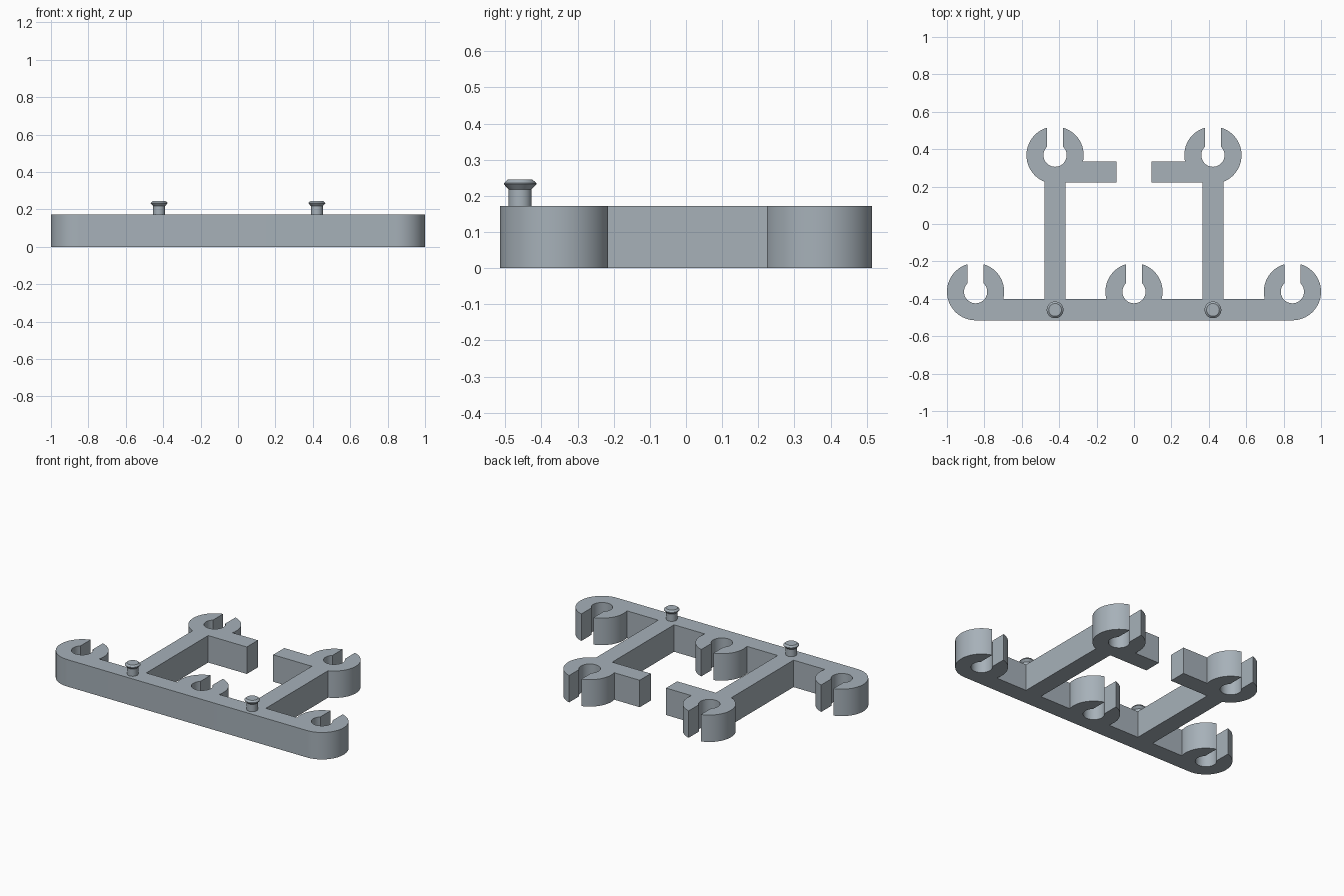
import bpy, bmesh
from math import asin, acos, cos, sin, pi, radians

if "Cube" in bpy.data.objects:
    bpy.data.objects.remove(bpy.data.objects["Cube"])

HEIGHT = 0.172               # plate thickness
R, HOLE, SLOT = 0.153, 0.062, 0.043   # clip outer radius, hole radius, slot half width
LOW_Y, HIGH_Y = -0.362, 0.368         # clip centre rows
OUT_X, MID_X = 0.847, 0.422           # end clips, uprights
HALF = 0.056                          # half width of the uprights
BAR_TOP, BAR_BOTTOM = -0.402, LOW_Y - R
ARM_X, ARM_LOW, ARM_HIGH = 0.093, 0.222, 0.334

grey = bpy.data.materials.new("blue_grey")
grey.diffuse_color = (0.385, 0.440, 0.485, 1)
grey.use_nodes = True
grey.node_tree.nodes["Principled BSDF"].inputs["Base Color"].default_value = grey.diffuse_color


def arc(cx, cy, r, a0, a1):
    n = max(3, int(abs(a1 - a0) / radians(5)))
    return [(cx + r * cos(a0 + (a1 - a0) * i / n),
             cy + r * sin(a0 + (a1 - a0) * i / n)) for i in range(n + 1)]


def clip(cx, cy, start, end):
    """Open ring outline, counter-clockwise, with its slot facing +y."""
    outer, inner = acos(SLOT / R), acos(SLOT / HOLE)
    return (arc(cx, cy, R, start, outer)
            + arc(cx, cy, HOLE, inner, -pi - inner)
            + arc(cx, cy, R, pi - outer, end))


def finish(bm, name):
    bmesh.ops.recalc_face_normals(bm, faces=bm.faces)
    mesh = bpy.data.meshes.new(name)
    bm.to_mesh(mesh)
    bm.free()
    mesh.materials.append(grey)
    obj = bpy.data.objects.new(name, mesh)
    bpy.context.collection.objects.link(obj)
    bpy.ops.object.select_all(action='DESELECT')
    obj.select_set(True)
    bpy.context.view_layer.objects.active = obj
    bpy.ops.object.shade_smooth_by_angle(angle=radians(30))
    return obj


# Frame: right half outline, from the end clip to the inner foot of the upright
bar_angle = asin((LOW_Y - BAR_TOP) / R)
right = clip(OUT_X, LOW_Y, -pi / 2, pi + bar_angle)
right += [(MID_X + HALF, BAR_TOP)]
right += clip(MID_X, HIGH_Y, -acos(HALF / R), pi + asin((HIGH_Y - ARM_HIGH) / R))
right += [(ARM_X, ARM_HIGH), (ARM_X, ARM_LOW),
          (MID_X - HALF, ARM_LOW), (MID_X - HALF, BAR_TOP)]
left = [(-x, y) for x, y in reversed(right)]
outline = right + clip(0, LOW_Y, -bar_angle, pi + bar_angle) + left

bm = bmesh.new()
base = bm.faces.new([bm.verts.new((x, y, 0)) for x, y in outline])
top = bmesh.ops.extrude_face_region(bm, geom=[base], use_keep_orig=True)["geom"]
bmesh.ops.translate(bm, vec=(0, 0, HEIGHT),
                    verts=[v for v in top if isinstance(v, bmesh.types.BMVert)])
finish(bm, "clip_frame")

# Pegs: turned profile with a flared head
PROFILE = [(0.032, HEIGHT - 0.01), (0.032, 0.218), (0.045, 0.232), (0.045, 0.235), (0.034, 0.245)]
for side, sx in (("left", -1), ("right", 1)):
    bm = bmesh.new()
    rings = [[bm.verts.new((sx * MID_X + r * cos(2 * pi * i / 32),
                            -0.459 + r * sin(2 * pi * i / 32), z)) for i in range(32)]
             for r, z in PROFILE]
    for a, b in zip(rings, rings[1:]):
        for i in range(32):
            j = (i + 1) % 32
            bm.faces.new((a[i], a[j], b[j], b[i]))
    bm.faces.new(rings[0])
    bm.faces.new(rings[-1])
    finish(bm, side + "_peg")
